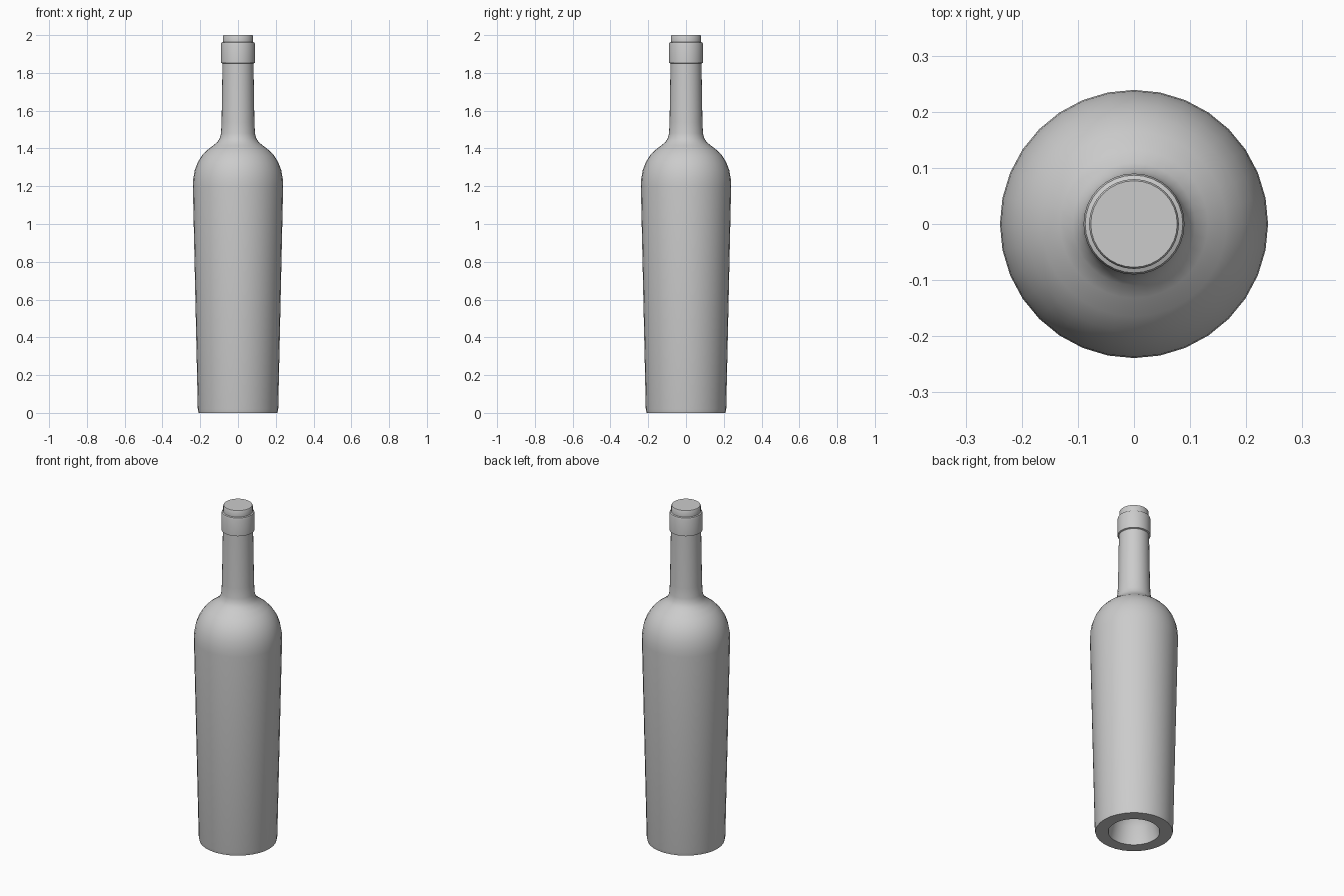
import bpy, bmesh, math

if "Cube" in bpy.data.objects:
    bpy.data.objects.remove(bpy.data.objects["Cube"])

SEGMENTS = 32

def lathe(name, profile):
    """Spin an (r, z) profile around z; points with r = 0 become poles."""
    bm = bmesh.new()
    rings = []
    for r, z in profile:
        if r == 0:
            rings.append([bm.verts.new((0, 0, z))] * SEGMENTS)
        else:
            rings.append([bm.verts.new((r * math.cos(2 * math.pi * i / SEGMENTS),
                                        r * math.sin(2 * math.pi * i / SEGMENTS), z))
                          for i in range(SEGMENTS)])
    for a, b in zip(rings, rings[1:]):
        for i in range(SEGMENTS):
            j = (i + 1) % SEGMENTS
            bm.faces.new(list(dict.fromkeys((a[i], a[j], b[j], b[i]))))
    bmesh.ops.recalc_face_normals(bm, faces=bm.faces)
    mesh = bpy.data.meshes.new(name)
    bm.to_mesh(mesh)
    bm.free()
    obj = bpy.data.objects.new(name, mesh)
    bpy.context.collection.objects.link(obj)
    bpy.ops.object.select_all(action='DESELECT')
    obj.select_set(True)
    bpy.context.view_layer.objects.active = obj
    bpy.ops.object.shade_smooth_by_angle(angle=math.radians(35))
    return obj

# Hollow dome pushed up into the base
punt = [(0, 0.20), (0.05, 0.19), (0.09, 0.16), (0.12, 0.10), (0.14, 0.0)]

# Tapered body and rounded shoulder
body = [(0.209, 0.0), (0.213, 0.02), (0.239, 1.20), (0.237, 1.24), (0.229, 1.285),
        (0.214, 1.325), (0.193, 1.36), (0.165, 1.39), (0.132, 1.415)]

# Neck, lip collar and flat closed top
neck = [(0.109, 1.434), (0.096, 1.455), (0.090, 1.48), (0.087, 1.54), (0.082, 1.85),
        (0.090, 1.853), (0.090, 1.95), (0.087, 1.96), (0.080, 1.963),
        (0.080, 1.995), (0.077, 2.0), (0, 2.0)]

lathe("bottle", punt + body + neck)
